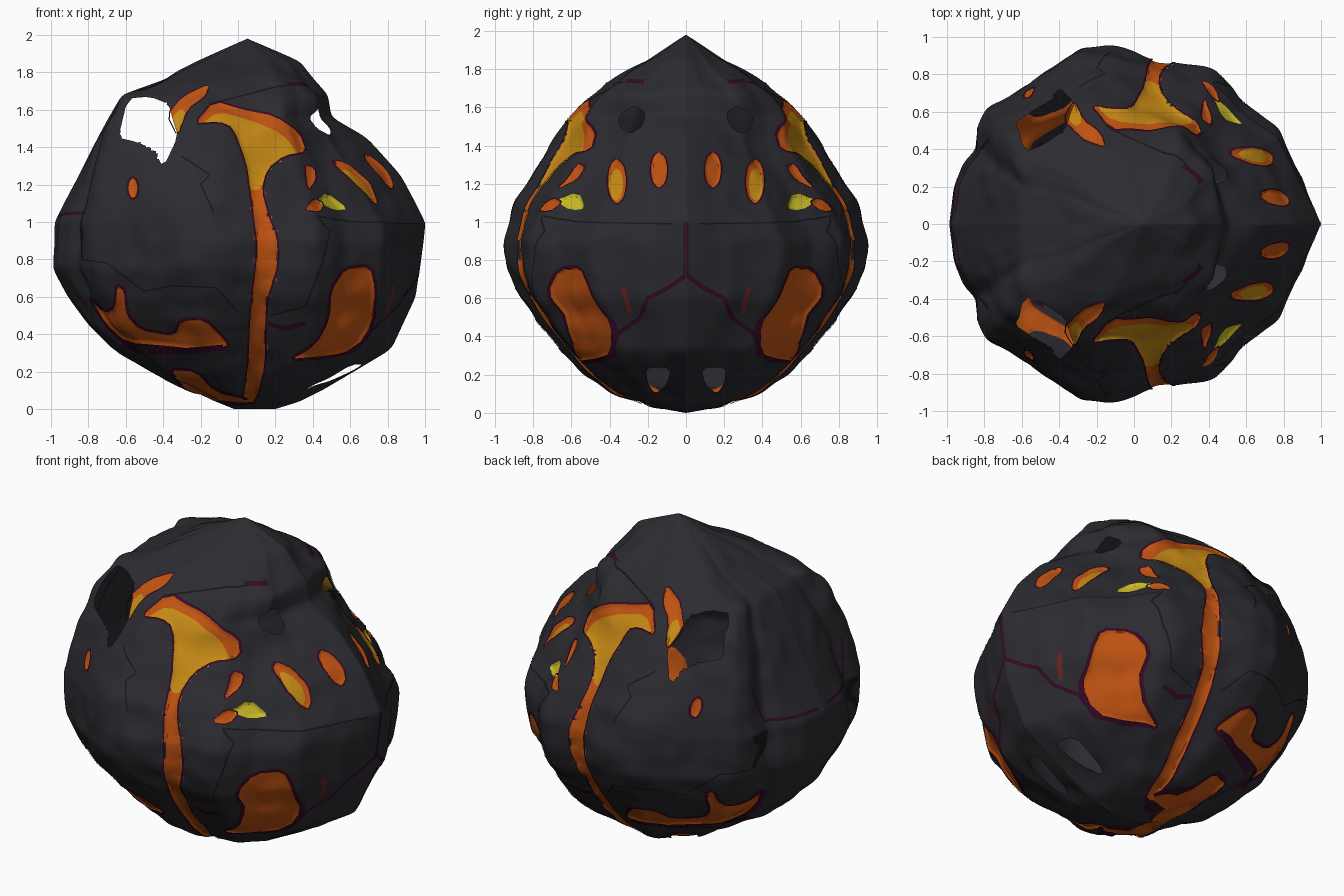
import bpy, bmesh
from mathutils import Vector, noise
from mathutils.bvhtree import BVHTree
from mathutils.geometry import intersect_point_line

if "Cube" in bpy.data.objects:
    bpy.data.objects.remove(bpy.data.objects["Cube"], do_unlink=True)

# ---------- flat colours ----------
COLOURS = {
    "charcoal_rock": (0.024, 0.024, 0.03),
    "orange_lava": (0.52, 0.085, 0.006),
    "amber_lava": (0.56, 0.25, 0.007),
    "lime_yellow": (0.6, 0.5, 0.02),
    "dark_purple": (0.035, 0.003, 0.018),
    "dull_red": (0.13, 0.017, 0.015),
    "black_seam": (0.008, 0.008, 0.01),
}
NAMES = list(COLOURS)
MATERIALS = []
for label, rgb in COLOURS.items():
    mat = bpy.data.materials.new(label)
    mat.use_nodes = True
    mat.diffuse_color = (*rgb, 1)
    shader = mat.node_tree.nodes["Principled BSDF"]
    shader.inputs["Base Color"].default_value = (*rgb, 1)
    shader.inputs["Roughness"].default_value = 0.8
    MATERIALS.append(mat)

# ---------- boulder: height, left reach, right reach, half depth, left and right squareness ----------
LEVELS = [
    (0, -.02, .2, 0, 2, 2), (.04, -.12, .33, .2, 2, 2), (.1, -.28, .45, .37, 2, 2),
    (.2, -.47, .62, .52, 2, 2), (.32, -.67, .82, .65, 2, 2), (.45, -.8, .88, .76, 2, 2),
    (.6, -.91, .95, .87, 2, 1.95), (.75, -.99, .97, .94, 2, 1.85),
    (.9, -.98, .99, .95, 2, 1.8), (1, -.98, 1, .92, 2.1, 1.65),
    (1.1, -.93, .95, .89, 2.2, 1.53), (1.25, -.85, .87, .79, 2.7, 1.4),
    (1.45, -.75, .69, .65, 3.6, 1.4), (1.56, -.69, .5, .57, 4.5, 2),
    (1.68, -.62, .48, .44, 5, 3), (1.77, -.37, .4, .34, 3, 2.6),
    (1.86, -.22, .33, .19, 2, 2), (1.98, .05, .05, 0, 2, 2)]
# Half of the plan outline, from the right tip round to the left tip
PLAN = [
    (1, 0), (.96, .12), (.91, .24), (.84, .4), (.8, .51), (.69, .6), (.58, .68),
    (.5, .77), (.41, .85), (.05, .88), (-.17, .95), (-.32, .95), (-.45, .86),
    (-.6, .75), (-.8, .63), (-.85, .53), (-.86, .4), (-.92, .33), (-.97, .2), (-1, 0)]
MIDDLE_X, FULL_DEPTH = .05, .95


def resample(table, steps):
    """Rows between the given ones, along a straight line."""
    rows = []
    for a, b in zip(table, table[1:]):
        for k in range(steps):
            rows.append(tuple(p + (q - p) * k / steps for p, q in zip(a, b)))
    return rows + [table[-1]]


def soften(rows, passes):
    """Rounds off the kinks, keeping both ends."""
    for _ in range(passes):
        rows = [rows[0]] + [tuple((p + 2 * q + r) / 4 for p, q, r in zip(*trio))
                            for trio in zip(rows, rows[1:], rows[2:])] + [rows[-1]]
    return rows


def surface_point(level, plan):
    z, left, right, depth, square_left, square_right = level
    u, v = plan[0], plan[1] / FULL_DEPTH
    n = square_right if u > 0 else square_left
    scale = (u * u + v * v) ** .5 / (abs(u) ** n + v ** n) ** (1 / n)
    reach = right - MIDDLE_X if u > 0 else MIDDLE_X - left
    point = Vector((MIDDLE_X + reach * u * scale, depth * v * scale, z))
    out = (point - Vector((0, 0, .9))).normalized()
    lump = noise.noise(point * 3) * .02 + noise.noise(point * 7) * .012
    return point + out * lump * min(1, depth * 4) * min(1, v * 4)


levels = soften(resample(LEVELS, 14), 8)
plans = soften(resample(PLAN, 12), 8)
wide = len(plans)
rest = [surface_point(level, plan) for level in levels for plan in plans]
QUADS = [(a, a + 1, a + wide + 1, a + wide)
         for j in range(len(levels) - 1) for a in range(j * wide, j * wide + wide - 1)]
SURFACE = BVHTree.FromPolygons(rest, QUADS)


def cast(view, u, z):
    """Point and normal of the shell met when looking from one side."""
    if view == "front":
        return SURFACE.ray_cast(Vector((u, 3, z)), Vector((0, -1, 0)))[:2]
    side = 1 if view == "right" else -1
    return SURFACE.ray_cast(Vector((3 * side, max(u, .001), z)), Vector((-side, 0, 0)))[:2]


# ---------- painted and cut regions ----------
FEATURES, RIBBONS = [], []


def region(view, kind, points, rim=0):
    """Closed patch with rounded corners and an optional purple rim."""
    corners = [Vector(p).to_3d() for p in points]
    pts = []
    for a, b in zip(corners, corners[1:] + corners[:1]):
        pts += [a.lerp(b, .2), a.lerp(b, .8)]
    pad = .02
    box = (min(p.x for p in pts) - pad, max(p.x for p in pts) + pad,
           min(p.y for p in pts) - pad, max(p.y for p in pts) + pad)
    FEATURES.append((view, kind, pts, box))
    if rim:
        RIBBONS.append((view, "dark_purple", pts + pts[:1], rim))


def oval(view, kind, cx, cz, rx, rz, rim=0):
    ring = [(1, 0), (.7, .7), (0, 1), (-.7, .7), (-1, 0), (-.7, -.7), (0, -1), (.7, -.7)]
    region(view, kind, [(cx + rx * a, cz + rz * b) for a, b in ring], rim)


def stroke(view, kind, points, half_width):
    RIBBONS.append((view, kind, [Vector(p).to_3d() for p in points], half_width))


def measure(q, pts):
    """Distance to an outline, positive inside, and the nearest point on it."""
    best, spot, odd = 9.0, q, False
    for a, b in zip(pts, pts[1:] + pts[:1]):
        near, t = intersect_point_line(q, a, b)
        near = a if t < 0 else b if t > 1 else near
        gap = (q - near).length
        if gap < best:
            best, spot = gap, near
        if (a.y > q.y) != (b.y > q.y) and q.x < a.x + (q.y - a.y) * (b.x - a.x) / (b.y - a.y):
            odd = not odd
    return (best if odd else -best), spot


def nearby(p):
    """Regions around a point, with the distance and nearest outline point."""
    for view, kind, pts, box in FEATURES:
        u = p.x if view == "front" else p.y
        if view == "right" and p.x < .2:
            continue
        if box[0] < u < box[1] and box[2] < p.z < box[3]:
            yield (view, kind, *measure(Vector((u, p.z, 0)), pts))


def look_up(p):
    return next((kind for _, kind, d, _ in nearby(p) if d > 0), "charcoal_rock")


def snapped(p):
    """Pulls a point that is almost on an outline onto it."""
    for view, _, d, spot in nearby(p):
        if abs(d) < .008 and p.y > .001:
            hit = cast(view, spot.x, spot.y)[0]
            if hit and (hit - p).length < .03:
                return hit
    return p


# Openings through the shell
region("front", "hole", [(-.64, 1.45), (-.59, 1.66), (-.47, 1.67), (-.37, 1.63), (-.35, 1.54),
                         (-.32, 1.46), (-.4, 1.29), (-.45, 1.39), (-.55, 1.43)])
region("right", "hole", [(.08, .235), (.21, .24), (.2, .15), (.16, .1), (.1, .15)])
region("right", "hole", [(.21, 1.57), (.27, 1.61), (.35, 1.56), (.35, 1.5), (.29, 1.46),
                         (.23, 1.5)])
# Great upper flow with its amber heart, running down to the base
region("front", "amber_lava", [(-.21, 1.52), (-.11, 1.6), (.08, 1.55), (.24, 1.48), (.33, 1.37),
                               (.25, 1.35), (.16, 1.28), (.12, 1.17), (.06, 1.18), (.04, 1.32),
                               (-.02, 1.49), (-.1, 1.53)])
region("front", "orange_lava", [(-.24, 1.52), (-.13, 1.65), (.04, 1.6), (.2, 1.57), (.33, 1.48),
                                (.37, 1.37), (.25, 1.35), (.16, 1.28), (.13, 1.17),
                                (.17, 1.02), (.21, .93), (.22, .78), (.16, .59), (.15, .5),
                                (.15, .24), (.1, .04), (.02, .03), (.05, .24), (.06, .5),
                                (.08, .67), (.1, .86), (.08, 1.02), (.06, 1.17), (.04, 1.31),
                                (-.03, 1.5), (-.1, 1.53)], .005)
# Hooked pool underneath
region("front", "orange_lava", [(-.37, .22), (-.22, .21), (-.12, .1), (.05, .06), (.05, .025),
                                (-.18, .05), (-.3, .12)], .008)
# Lower pools
region("front", "orange_lava", [(-.81, .62), (-.71, .52), (-.66, .55), (-.65, .67), (-.6, .64),
                                (-.59, .51), (-.52, .43), (-.34, .4), (-.31, .48), (-.18, .49),
                                (-.06, .37), (-.05, .33), (-.2, .31), (-.36, .33), (-.6, .35),
                                (-.71, .45)], .008)
region("front", "orange_lava", [(.26, .26), (.41, .35), (.48, .48), (.49, .64), (.57, .76),
                                (.71, .77), (.74, .64), (.72, .45), (.63, .31), (.49, .28)], .008)
# Small glowing gaps
region("front", "amber_lava", [(-.36, 1.56), (-.31, 1.62), (-.28, 1.59), (-.31, 1.47)])
region("front", "orange_lava", [(-.38, 1.57), (-.3, 1.67), (-.15, 1.74), (-.17, 1.67),
                                (-.27, 1.6), (-.32, 1.45)], .003)
oval("front", "orange_lava", -.56, 1.18, .032, .062, .006)
region("front", "lime_yellow", [(.42, 1.11), (.47, 1.16), (.59, 1.07), (.52, 1.06)])
region("front", "orange_lava", [(.35, 1.06), (.4, 1.13), (.46, 1.1), (.44, 1.05)], .003)
region("front", "orange_lava", [(.37, 1.16), (.35, 1.31), (.41, 1.29), (.42, 1.22)], .004)
oval("right", "amber_lava", .37, 1.2, .038, .09)
oval("right", "orange_lava", .36, 1.21, .055, .125, .004)
oval("right", "orange_lava", .14, 1.27, .05, .1, .004)
# Purple veins and red scratch
stroke("right", "dark_purple", [(0, 1), (0, .72)], .012)
stroke("right", "dark_purple", [(0, .72), (.1, .65), (.2, .6), (.24, .5), (.35, .42), (.4, .3)], .011)
stroke("right", "dark_purple", [(.22, 1.73), (.31, 1.74)], .01)
stroke("right", "dull_red", [(.29, .52), (.33, .66)], .012)
stroke("left", "dark_purple", [(.45, 1.25), (.4, 1.05), (.05, 1.03)], .008)
stroke("front", "dark_purple", [(.16, .46), (.25, .43), (.36, .46)], .012)
stroke("front", "dark_purple", [(-.62, .35), (-.5, .31), (-.3, .31), (-.08, .33)], .016)
# Seams between crust plates
for seam in ([(-.84, 1.02), (-.83, .8), (-.7, .78), (-.5, .63), (-.35, .66), (-.12, .65), (0, .52)],
             [(.17, .5), (.36, .55), (.45, .78), (.49, .95), (.42, 1.03), (.6, 1), (.97, .99)],
             [(-.15, 1.63), (.05, 1.68), (.2, 1.72), (.35, 1.74)],
             [(-.3, 1.35), (-.15, 1.25), (-.2, 1.2), (-.13, 1.05)]):
    stroke("front", "black_seam", seam, .004)


# ---------- build half of each part and mirror it ----------
def finish(name, bm):
    mesh = bpy.data.meshes.new(name)
    bm.to_mesh(mesh)
    bm.free()
    for mat in MATERIALS:
        mesh.materials.append(mat)
    obj = bpy.data.objects.new(name, mesh)
    bpy.context.collection.objects.link(obj)
    bpy.ops.object.select_all(action="DESELECT")
    obj.select_set(True)
    bpy.context.view_layer.objects.active = obj
    bpy.ops.object.shade_smooth_by_angle(angle=.6)
    mirror = obj.modifiers.new("other_half", "MIRROR")
    mirror.use_axis = (False, True, False)


def make_shell(name, points, quads):
    bm = bmesh.new()
    made = {k: bm.verts.new(points[k]) for k in sorted({k for quad, _ in quads for k in quad})}
    for quad, kind in quads:
        bm.faces.new([made[k] for k in quad]).material_index = NAMES.index(kind)
    bmesh.ops.remove_doubles(bm, verts=bm.verts, dist=.0005)
    finish(name, bm)


def make_ribbons(name):
    bm = bmesh.new()
    for view, kind, pts, half in RIBBONS:
        path = []
        for a, b in zip(pts, pts[1:]):
            count = max(1, round((b - a).length / .02))
            path += [a.lerp(b, k / count) for k in range(count)]
        path.append(pts[-1])
        last = None
        for k, p in enumerate(path):
            along = (path[min(k + 1, len(path) - 1)] - path[max(k - 1, 0)]).normalized()
            across = Vector((-along.y, along.x, 0)) * half
            hits = [cast(view, q.x, q.y) for q in (p - across, p + across)]
            pair = [bm.verts.new(h + n * .003) for h, n in hits if h]
            if len(pair) == 2 and last and max((s.co - t.co).length for s, t in zip(pair, last)) < .08:
                face = bm.faces.new((last[0], pair[0], pair[1], last[1]))
                face.material_index = NAMES.index(kind)
                face.normal_update()
                if face.normal.dot(hits[0][1]) < 0:
                    face.normal_flip()
            last = pair if len(pair) == 2 else None
    bmesh.ops.delete(bm, geom=[v for v in bm.verts if not v.link_faces], context="VERTS")
    finish(name, bm)


rest = [snapped(p) for p in rest]
crust, lava = [], []
for quad in QUADS:
    kind = look_up(sum((rest[k] for k in quad), Vector()) / 4)
    if kind != "hole":
        (crust if kind == "charcoal_rock" else lava).append((quad, kind))

# Lava lies a little below the crust
sunk = []
for p in rest:
    depth = max([min(d, .012) for _, kind, d, _ in nearby(p) if kind != "hole"] + [0])
    sunk.append(p + (Vector((0, 0, .9)) - p).normalized() * depth)

make_shell("rock_crust", sunk, crust)
make_shell("lava_flows", sunk, lava)
make_ribbons("veins_and_seams")
